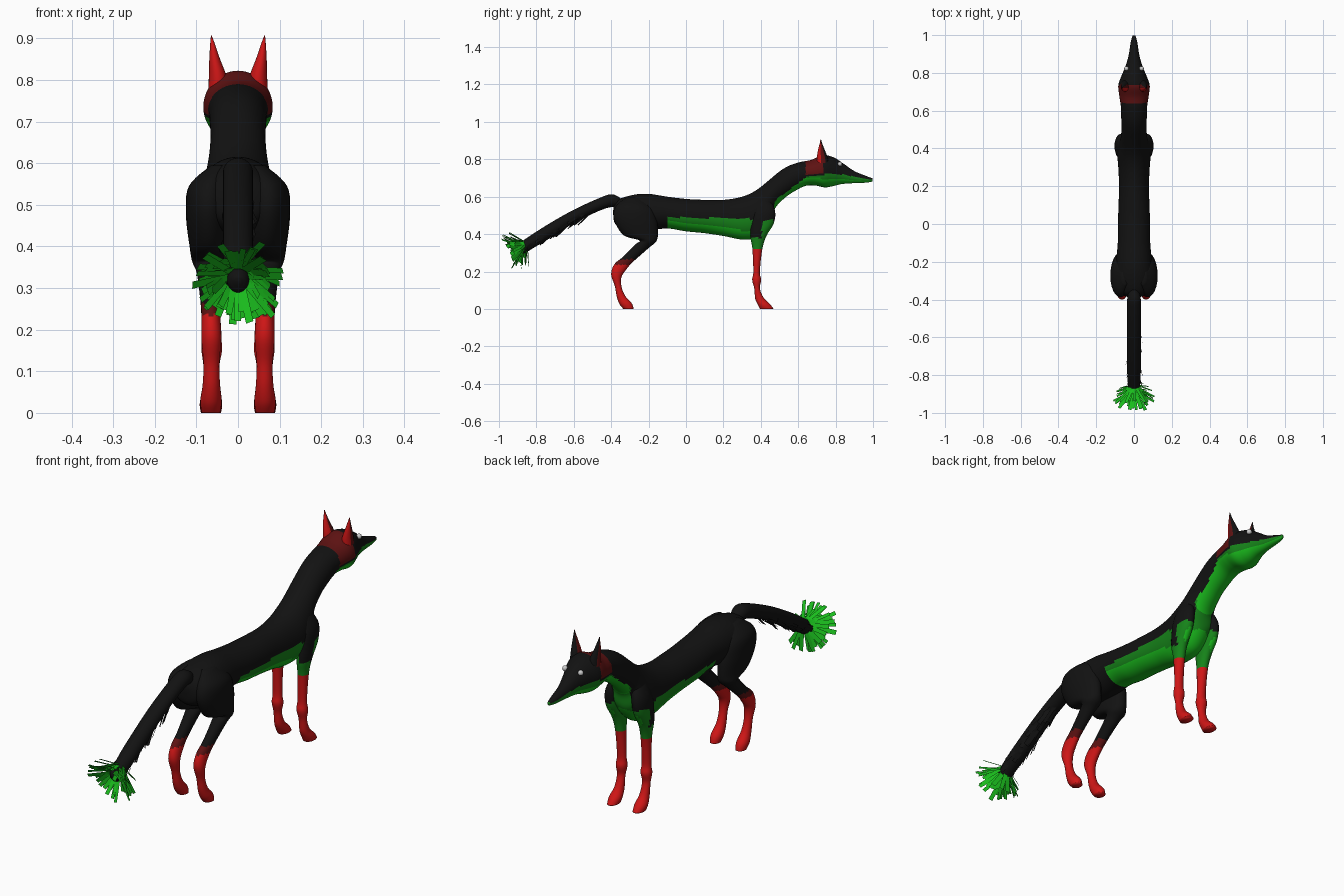
import bpy, bmesh, math, random
from mathutils import Vector

if "Cube" in bpy.data.objects:
    bpy.data.objects.remove(bpy.data.objects["Cube"])

random.seed(4)

# Flat colours
COLOURS = {
    "black_fur": (0.006, 0.006, 0.006), "red_fur": (0.62, 0.008, 0.008),
    "dark_red_fur": (0.11, 0.006, 0.006), "green_fur": (0.01, 0.5, 0.012),
    "dark_green_fur": (0.008, 0.23, 0.01), "eye_grey": (0.6, 0.6, 0.6)}
MATS = []
for label, c in COLOURS.items():
    m = bpy.data.materials.new(label)
    m.diffuse_color = (*c, 1)
    m.use_nodes = True
    m.node_tree.nodes["Principled BSDF"].inputs["Base Color"].default_value = m.diffuse_color
    MATS.append(m)
BLACK, RED, DARK_RED, GREEN, DARK_GREEN, GREY = range(6)


def finish(name, bm, rule, smooth=True):
    """Turn a bmesh into an object and colour its faces by a rule."""
    bm.normal_update()
    for f in bm.faces:
        f.material_index = rule(f.calc_center_median(), f.normal)
        f.smooth = smooth
    me = bpy.data.meshes.new(name)
    bm.to_mesh(me)
    bm.free()
    for m in MATS:
        me.materials.append(m)
    ob = bpy.data.objects.new(name, me)
    bpy.context.collection.objects.link(ob)
    return ob


def spline(rows, steps):
    """Catmull-Rom interpolation of whole profile rows."""
    out = []
    for i in range(len(rows) - 1):
        p = [rows[max(0, min(len(rows) - 1, i + k))] for k in (-1, 0, 1, 2)]
        for s in range(steps):
            t = s / steps
            out.append([0.5 * (2 * b + (c - a) * t + (2 * a - 5 * b + 4 * c - d) * t * t
                               + (3 * b - a - 3 * c + d) * t ** 3) for a, b, c, d in zip(*p)])
    out.append(list(rows[-1]))
    return out


def loft(name, rows, rule, side=1, sides=24, steps=6):
    """Rows: outline point A (y, z), outline point B (y, z), half width, x centre."""
    bm = bmesh.new()
    rings = []
    for ya, za, yb, zb, w, x in spline(rows, steps):
        mid = Vector((x * side, (ya + yb) / 2, (za + zb) / 2))
        axis = Vector((0, (ya - yb) / 2, (za - zb) / 2))
        rings.append([bm.verts.new(mid + axis * math.cos(a) + Vector((w * math.sin(a), 0, 0)))
                      for a in (2 * math.pi * k / sides for k in range(sides))])
    for r, q in zip(rings, rings[1:]):
        for k in range(sides):
            j = (k + 1) % sides
            bm.faces.new((r[k], r[j], q[j], q[k]))
    bm.faces.new(rings[0])
    bm.faces.new(rings[-1])
    bmesh.ops.recalc_face_normals(bm, faces=bm.faces)
    return finish(name, bm, rule)


# Height below which the trunk, throat and jaw are green
EDGE = [(-0.1, .49), (0.2, .485), (0.37, .48), (0.46, .5), (0.475, .58),
        (0.65, .71), (0.8, .725), (1.01, .688)]


def green_top(y):
    for (y0, z0), (y1, z1) in zip(EDGE, EDGE[1:]):
        if y0 <= y <= y1:
            return z0 + (z1 - z0) * (y - y0) / (y1 - y0)
    return -1


def green_shade(n):
    return GREEN if n.z < -0.45 else DARK_GREEN


def body_rule(c, n):
    if c.z < green_top(c.y):
        return green_shade(n)
    if 0.64 < c.y < 0.735 and c.z > 0.72:
        return DARK_RED
    return BLACK


# Trunk, neck and head in one sweep: top point, bottom point, half width
loft("body_and_head", [
    (-.388, .545, -.39, .51, .02, 0), (-.36, .585, -.375, .45, .07, 0),
    (-.28, .61, -.30, .42, .10, 0), (-.2, .615, -.2, .42, .095, 0),
    (-.1, .60, -.1, .43, .086, 0), (0, .588, 0, .415, .085, 0),
    (.1, .583, .1, .405, .082, 0), (.2, .583, .2, .39, .079, 0),
    (.28, .595, .31, .37, .083, 0), (.34, .615, .40, .385, .088, 0),
    (.39, .645, .46, .46, .08, 0), (.44, .685, .475, .535, .07, 0),
    (.5, .735, .53, .595, .066, 0), (.55, .765, .59, .635, .068, 0),
    (.61, .785, .64, .658, .07, 0), (.67, .797, .69, .66, .078, 0),
    (.73, .822, .74, .65, .083, 0), (.79, .81, .78, .655, .066, 0),
    (.84, .778, .83, .667, .045, 0), (.9, .737, .89, .672, .028, 0),
    (.96, .712, .96, .675, .018, 0), (.998, .698, .998, .681, .008, 0)],
    body_rule, sides=48, steps=9)


def hind_rule(c, n):
    return BLACK if c.z > 0.265 else DARK_RED if c.z > 0.235 else RED


def fore_rule(c, n):
    if c.z < 0.32:
        return RED
    outside = abs(c.x) > 0.07
    if c.z > 0.475 or (outside and c.z > 0.38 and c.y < 0.405):
        return BLACK
    return green_shade(n)


def ear_rule(c, n):
    return BLACK if n.y > 0.35 else RED if n.y < -0.2 else DARK_RED


# Limbs and ears: front point, back point, half width, x centre
HIND = [(-.24, .595, -.32, .595, .02, .045), (-.18, .54, -.375, .55, .05, .068),
        (-.155, .47, -.385, .48, .053, .072), (-.15, .40, -.335, .395, .046, .07),
        (-.16, .36, -.25, .367, .04, .07), (-.2, .325, -.27, .345, .03, .069),
        (-.285, .25, -.335, .28, .023, .067), (-.32, .21, -.382, .24, .023, .065),
        (-.345, .17, -.40, .185, .024, .064), (-.345, .12, -.38, .12, .019, .064),
        (-.325, .07, -.37, .065, .021, .064), (-.29, .03, -.355, .025, .026, .065),
        (-.28, 0, -.335, 0, .022, .065)]
FORE = [(.44, .60, .37, .58, .025, .045), (.475, .53, .355, .51, .034, .066),
        (.47, .46, .345, .43, .032, .07), (.43, .39, .345, .38, .028, .068),
        (.408, .32, .355, .32, .023, .065), (.395, .2, .36, .2, .021, .063),
        (.402, .155, .354, .155, .025, .063), (.395, .11, .365, .11, .019, .064),
        (.415, .06, .37, .055, .021, .064), (.45, .025, .385, .02, .027, .065),
        (.468, 0, .395, 0, .024, .065)]
EAR = [(.765, .77, .70, .765, .026, .046), (.757, .81, .70, .81, .021, .049),
       (.742, .85, .706, .85, .013, .056), (.728, .885, .715, .885, .006, .061),
       (.722, .907, .719, .907, .001, .064)]
for tag, s in (("right", 1), ("left", -1)):
    loft("hind_leg_" + tag, HIND, hind_rule, s)
    loft("fore_leg_" + tag, FORE, fore_rule, s)
    loft("ear_" + tag, EAR, ear_rule, s)
    # Eye bead
    bm = bmesh.new()
    bmesh.ops.create_uvsphere(bm, u_segments=16, v_segments=10, radius=0.012)
    bmesh.ops.translate(bm, verts=bm.verts, vec=(0.04 * s, 0.823, 0.775))
    finish("eye_" + tag, bm, lambda c, n: GREY)

# Tail core: upper point, lower point, half width
TAIL = [(-.34, .585, -.35, .53, .02, 0), (-.395, .613, -.385, .545, .035, 0),
        (-.47, .59, -.45, .53, .036, 0), (-.6, .53, -.59, .465, .036, 0),
        (-.72, .463, -.70, .395, .036, 0), (-.82, .40, -.80, .335, .035, 0),
        (-.90, .345, -.88, .29, .026, 0), (-.915, .325, -.905, .305, .01, 0)]
loft("tail", TAIL, lambda c, n: BLACK)


def strips(name, count, start, end, length, flare, colour, low, high):
    """Flat fur strips growing backward out of the tail."""
    bm = bmesh.new()
    back = Vector((0, -0.87, -0.5))
    up = Vector((0, -0.5, 0.87))
    for i in range(count):
        a = low + (high - low) * (i + random.random()) / count
        radial = Vector((math.sin(a), 0, 0)) + up * math.cos(a)
        around = back.cross(radial)
        root = start.lerp(end, random.random()) + radial * 0.025
        grow = (back + radial * random.uniform(*flare)).normalized()
        tip = root + grow * random.uniform(*length)
        wide = around * random.uniform(0.006, 0.011)
        bm.faces.new([bm.verts.new(p) for p in
                      (root - wide, root + wide, tip + wide, tip - wide)])
    finish(name, bm, lambda c, n: colour, smooth=False)


# Bright tuft at the tail end and loose dark fur along the tail
strips("tail_tuft", 75, Vector((0, -.855, .347)), Vector((0, -.895, .322)),
       (.06, .105), (.35, 2.2), GREEN, 0, 2 * math.pi)
strips("tail_fur", 60, Vector((0, -.52, .53)), Vector((0, -.83, .36)),
       (.05, .09), (.05, .3), BLACK, 0.5 * math.pi, 1.5 * math.pi)
